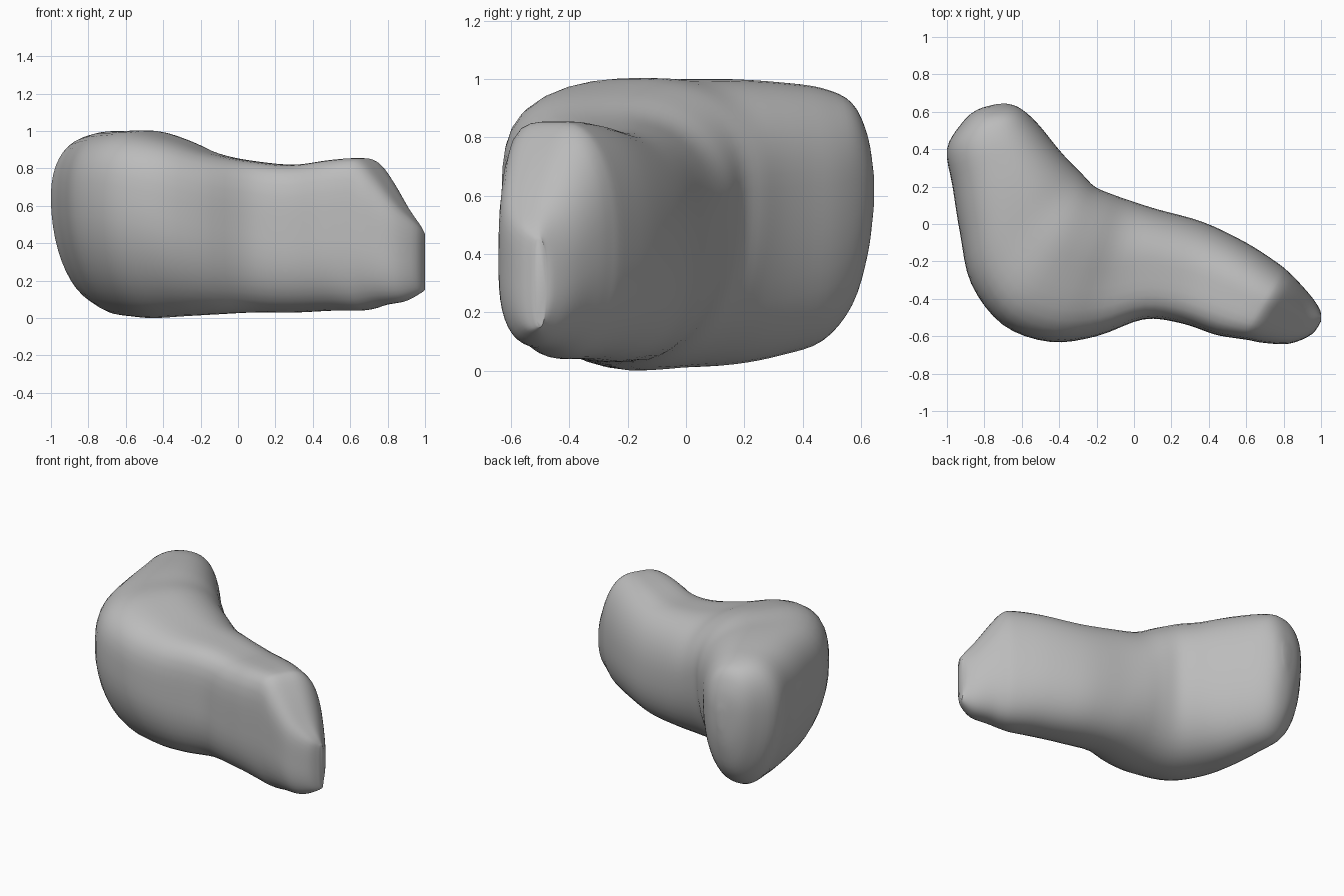
import bpy
import bmesh
import math

cube = bpy.data.objects.get("Cube")
if cube:
    bpy.data.objects.remove(cube, do_unlink=True)

SIDES = 48   # points around each cross-section
STEPS = 4    # rings between neighbouring stations

# Slanted stations swept from the rear lobe, round the bend, to the toe:
# outer rail x, y; inner rail x, y; bottom z; top z
STATIONS = [
    (-.74, .64, -.69, .645, .55, .68),
    (-.84, .61, -.63, .63, .39, .81),
    (-.92, .54, -.57, .59, .22, .92),
    (-1, .4, -.5, .52, .1, .97),
    (-.97, .2, -.42, .42, .05, .99),
    (-.93, -.05, -.35, .34, .02, 1),
    (-.87, -.32, -.28, .27, .01, 1),
    (-.7, -.54, -.21, .2, 0, 1),
    (-.45, -.63, -.12, .16, .01, .95),
    (-.2, -.6, -.02, .125, .02, .88),
    (.05, -.51, .12, .08, .03, .84),
    (.25, -.53, .37, .01, .03, .82),
    (.43, -.59, .6, -.1, .04, .845),
    (.54, -.61, .77, -.21, .04, .855),
    (.61, -.62, .83, -.26, .05, .84),
    (.69, -.635, .88, -.31, .07, .76),
    (.83, -.64, .95, -.39, .09, .6),
    (.95, -.59, .99, -.45, .13, .5),
    (1, -.52, 1, -.48, .15, .45),
]


def smooth_between(a, b, c, d, t):
    """Catmull-Rom blend from b to c."""
    return tuple(
        q + .5 * t * (r - p + t * (2 * p - 5 * q + 4 * r - s + t * (3 * (q - r) + s - p)))
        for p, q, r, s in zip(a, b, c, d))


def ramp(x, x0, x1, v0, v1):
    """Value changing steadily from v0 at x0 to v1 at x1."""
    return v0 + (v1 - v0) * min(max((x - x0) / (x1 - x0), 0), 1)


def corner_power(x, to_inner, to_top):
    """Squareness of each corner: sharp front top edge, slack lower bend."""
    if to_inner:
        return 2.3
    if to_top:
        return ramp(x, -.75, .1, 2.3, 4.8)
    return ramp(x, -.3, .2, 1.9, 2.5)


def section(station):
    """Rounded outline standing between the two rails."""
    ox, oy, ix, iy, low, high = station
    mx, my = (ox + ix) / 2, (oy + iy) / 2
    mz = low + (high - low) * ramp(mx, -.5, .3, .62, .48)
    points = []
    for i in range(SIDES):
        angle = math.tau * i / SIDES
        c, s = math.cos(angle), math.sin(angle)
        n = corner_power(mx, c > 0, s > 0)
        r = (abs(c) ** n + abs(s) ** n) ** (-1 / n)
        points.append((mx + r * c * (ix - mx),
                       my + r * c * (iy - my),
                       mz + r * s * (high - mz if s > 0 else mz - low)))
    return points


# Fill in the rings between stations
rings = []
last = len(STATIONS) - 1
for i in range(last):
    around = [STATIONS[min(max(i + k, 0), last)] for k in (-1, 0, 1, 2)]
    rings += [section(smooth_between(*around, j / STEPS)) for j in range(STEPS)]
rings.append(section(STATIONS[-1]))

# Skin the rings and close both ends
bm = bmesh.new()
loops = [[bm.verts.new(p) for p in ring] for ring in rings]
for a, b in zip(loops, loops[1:]):
    for i in range(SIDES):
        k = (i + 1) % SIDES
        bm.faces.new((a[i], a[k], b[k], b[i]))
bm.faces.new(loops[0])
bm.faces.new(loops[-1])
bmesh.ops.recalc_face_normals(bm, faces=bm.faces)
mesh = bpy.data.meshes.new("body")
bm.to_mesh(mesh)
bm.free()

body = bpy.data.objects.new("body", mesh)
bpy.context.collection.objects.link(body)

# Plain grey stone colour
grey = bpy.data.materials.new("plain_grey")
grey.use_nodes = True
colour = (.5, .5, .5, 1)
grey.diffuse_color = colour
grey.node_tree.nodes["Principled BSDF"].inputs["Base Color"].default_value = colour
mesh.materials.append(grey)

bpy.context.view_layer.objects.active = body
body.select_set(True)
bpy.ops.object.shade_smooth_by_angle(angle=math.radians(40))
